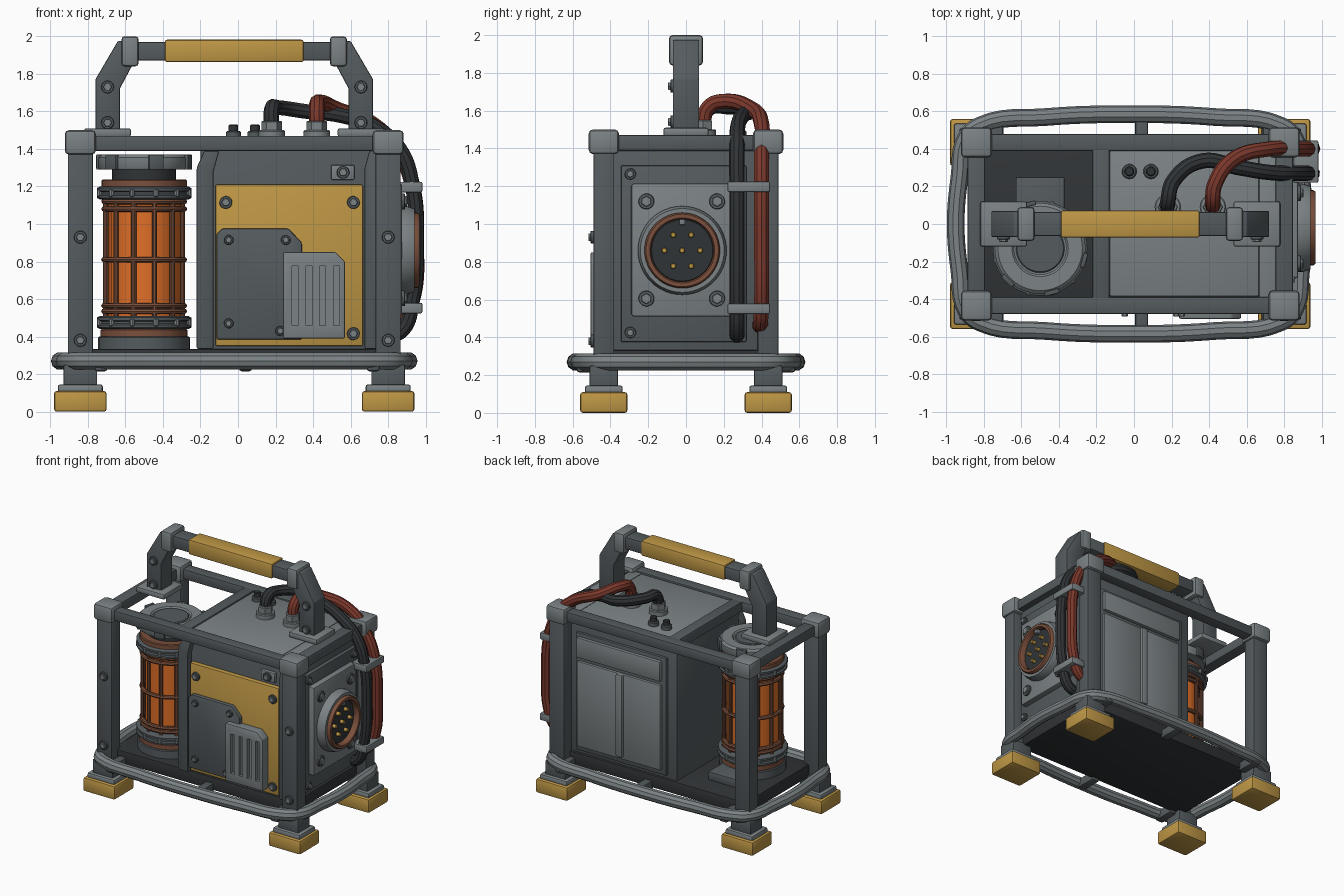
import bpy, bmesh, math
from mathutils import Matrix, Vector

if "Cube" in bpy.data.objects:
    bpy.data.objects.remove(bpy.data.objects["Cube"])

def mat(name, r, g, b):
    m = bpy.data.materials.new(name)
    m.diffuse_color = (r, g, b, 1)
    m.use_nodes = True
    m.node_tree.nodes["Principled BSDF"].inputs["Base Color"].default_value = m.diffuse_color
    return m

FRAME = mat("frame_grey", .09, .105, .113)
LIGHT = mat("light_grey", .2, .225, .235)
DARK = mat("dark_grey", .03, .034, .037)
YELLOW = mat("yellow", .52, .31, .06)
ORANGE = mat("orange", .75, .16, .02)
COPPER = mat("copper", .2, .08, .045)
RED = mat("red_rubber", .2, .04, .025)
ROT = {'z': Matrix(), 'x': Matrix.Rotation(math.pi / 2, 4, 'Y'),
       '-y': Matrix.Rotation(math.pi / 2, 4, 'X')}
CX = -.02                                   # frame centre in x
mx = lambda x, s: x if s < 0 else 2 * CX - x  # mirror x about the frame centre

def finish(name, bm, m):
    bmesh.ops.recalc_face_normals(bm, faces=bm.faces)
    me = bpy.data.meshes.new(name)
    bm.to_mesh(me)
    bm.free()
    me.materials.append(m)
    ob = bpy.data.objects.new(name, me)
    bpy.context.collection.objects.link(ob)
    return ob

def bevel(bm, w, seg=2):
    if w:
        bmesh.ops.bevel(bm, geom=bm.edges[:], offset=w, segments=seg, profile=.5, affect='EDGES')

def box(name, x0, x1, y0, y1, z0, z1, m=FRAME, b=.008):
    bm = bmesh.new()
    bmesh.ops.create_cube(bm, size=1)
    bmesh.ops.scale(bm, vec=(abs(x1 - x0), y1 - y0, z1 - z0), verts=bm.verts)
    bmesh.ops.translate(bm, vec=((x0 + x1) / 2, (y0 + y1) / 2, (z0 + z1) / 2), verts=bm.verts)
    bevel(bm, b)
    return finish(name, bm, m)

def plate(name, pts, y0, y1, m=FRAME, b=.008):
    """Extrude an x-z outline from y0 to y1."""
    bm = bmesh.new()
    f = bm.faces.new([bm.verts.new((x, y0, z)) for x, z in pts])
    r = bmesh.ops.extrude_face_region(bm, geom=[f])
    bmesh.ops.translate(bm, vec=(0, y1 - y0, 0), verts=[v for v in r['geom'] if isinstance(v, bmesh.types.BMVert)])
    bmesh.ops.recalc_face_normals(bm, faces=bm.faces)
    bevel(bm, b)
    return finish(name, bm, m)

def lathe(name, prof, loc, axis='z', m=FRAME, n=40):
    """Revolve (radius, height) points round an axis."""
    bm = bmesh.new()
    rings = [[bm.verts.new((r * math.cos(2 * math.pi * i / n), r * math.sin(2 * math.pi * i / n), h))
              for i in range(n)] for r, h in prof]
    for a, c in zip(rings, rings[1:]):
        for i in range(n):
            bm.faces.new((a[i], a[(i + 1) % n], c[(i + 1) % n], c[i]))
    bmesh.ops.remove_doubles(bm, verts=bm.verts, dist=1e-5)
    bm.transform(Matrix.Translation(loc) @ ROT[axis])
    return finish(name, bm, m)

def cyl(name, loc, r, h0, h1, axis='z', m=FRAME, n=32, b=.006):
    return lathe(name, [(0, h0), (r - b, h0), (r, h0 + b), (r, h1 - b), (r - b, h1), (0, h1)], loc, axis, m, n)

def bolt(name, loc, axis, r=.034):
    cyl(name + "_washer", loc, r, -.01, .01, axis, FRAME, 20, .003)
    cyl(name + "_head", loc, r * .68, 0, .022, axis, LIGHT, 6, .003)

def tube(name, pts, r, m, cyclic=False, res=10):
    cu = bpy.data.curves.new(name, 'CURVE')
    cu.dimensions, cu.bevel_depth, cu.bevel_resolution, cu.resolution_u = '3D', r, 3, res
    cu.use_fill_caps = True
    sp = cu.splines.new('BEZIER')
    sp.bezier_points.add(len(pts) - 1)
    for p, co in zip(sp.bezier_points, pts):
        p.co = co
        p.handle_left_type = p.handle_right_type = 'AUTO'
    sp.use_cyclic_u = cyclic
    cu.materials.append(m)
    ob = bpy.data.objects.new(name, cu)
    bpy.context.collection.objects.link(ob)

# Feet, posts and corner caps
for s in (-1, 1):
    x = mx(-.84, s)
    for y in (-.435, .435):
        box("foot", x - .14, x + .14, y - .125, y + .125, 0, .11, YELLOW, .014)
        box("foot_pad", x - .12, x + .12, y - .1, y + .1, .1, .145, LIGHT, .012)
        box("foot_neck", x - .09, x + .09, y - .075, y + .075, .13, .25)
        box("post", x - .067, x + .067, y - .055, y + .055, .2, 1.42)
        box("corner_cap", x - .083, x + .083, y - .08, y + .08, 1.37, 1.5, LIGHT, .022)
    box("side_top_rail", x - .047, x + .047, -.4, .4, 1.39, 1.47)
    for z in (.38, .93):
        bolt("post_bolt", (x, -.495, z), '-y')
for y in (-.435, .435):
    box("long_top_rail", -.8, .76, y - .045, y + .045, 1.39, 1.47)

# Base plate and bumper ring
box("base_plate", -.82, .78, -.42, .42, .235, .335, DARK)
q = [(0, .585), (.45, .57), (.8, .525), (.875, .46), (.91, .25), (.93, 0)]
ring = q + [(x, -y) for x, y in q[-2::-1]]
ring += [(-x, y) for x, y in ring[-2:0:-1]]
tube("bumper_ring", [(CX + x, y, .27) for x, y in ring], .047, LIGHT, True, 6)
for x in (-.73, .04, .72):
    for y0, y1 in ((-.58, -.4), (.4, .58)):
        box("bumper_bracket", x - .035, x + .035, y0, y1, .215, .29, FRAME, .015)

# Carrying handle
for s in (-1, 1):
    pts = [(-.76, 1.48), (-.63, 1.48), (-.63, 1.72), (-.55, 1.87), (-.55, 1.975), (-.64, 1.975), (-.76, 1.77)]
    plate("handle_upright", [(mx(x, s), z) for x, z in pts], -.07, .07)
    x = mx(-.695, s)
    box("handle_base", x - .125, x + .125, -.12, .12, 1.465, 1.51, LIGHT, .012)
    x = mx(-.575, s)
    box("handle_corner", x - .046, x + .046, -.09, .09, 1.84, 2.0, LIGHT, .018)
    for z in (1.54, 1.73):
        bolt("handle_bolt", (mx(-.695, s), -.073, z), '-y')
box("handle_bar", -.58, .54, -.063, .063, 1.872, 1.97)
box("handle_grip", -.39, .35, -.072, .072, 1.862, 1.982, YELLOW, .012)

# Machine housing
box("housing", -.2, .77, -.4, .4, .32, 1.445)
box("housing_top", -.13, .665, -.385, .39, 1.43, 1.462, LIGHT)
box("divider_rail", -.22, -.13, -.4, .4, 1.39, 1.47)
box("end_rail", .665, .77, -.4, .4, 1.39, 1.462, LIGHT)
plate("left_flange", [(-.22, .335), (-.13, .335), (-.13, 1.28), (-.1, 1.39), (-.18, 1.39), (-.22, 1.3)], -.45, -.38)
plate("right_flange", [(.675, .335), (.75, .335), (.75, 1.39), (.7, 1.39), (.675, 1.3)], -.45, -.38)

# Front panel, cover and vent
box("yellow_panel", -.12, .665, -.435, -.39, .35, 1.21, YELLOW)
plate("access_cover", [(-.115, .385), (.34, .385), (.34, .9), (.27, .975), (-.085, .975), (-.115, .945)], -.465, -.42)
vent = plate("vent_cover", [(.24, .39), (.57, .39), (.57, .8), (.52, .85), (.24, .85)], -.505, -.43, LIGHT)
box("vent_backing", .26, .55, -.475, -.43, .42, .8, DARK)
for i in range(4):
    x = .305 + .073 * i
    cut = box("slot_cutter", x - .016, x + .016, -.6, -.476, .46, .775, DARK, 0)
    cut.hide_render = True
    mod = vent.modifiers.new("slot", 'BOOLEAN')
    mod.operation, mod.object, mod.solver = 'DIFFERENCE', cut, 'EXACT'
    bpy.context.view_layer.objects.active = vent
    bpy.ops.object.modifier_apply(modifier=mod.name)
    bpy.data.objects.remove(cut)
for x, z in ((-.065, 1.115), (.615, 1.115), (.615, .415)):
    bolt("panel_bolt", (x, -.44, z), '-y')
for x, z in ((-.05, .915), (.255, .915), (-.05, .47), (.225, .43)):
    bolt("cover_bolt", (x, -.47, z), '-y', .026)
box("switch_plate", .495, .62, -.425, -.39, 1.235, 1.315, LIGHT)
bolt("switch", (.56, -.43, 1.275), '-y')

# Back panels
box("back_frame", -.12, .68, .39, .42, .36, 1.3)
box("back_upper_panel", -.08, .66, .4, .445, 1.11, 1.27, LIGHT)
box("back_panel", -.08, .265, .4, .44, .4, 1.08, LIGHT)
box("back_panel", .285, .66, .4, .44, .4, 1.08, LIGHT)
box("back_rib", .245, .305, .41, .46, .42, 1.08, LIGHT, .012)

# Right end with round connector
box("end_frame", .74, .8, -.385, .38, .33, 1.39)
box("end_panel", .78, .83, -.345, .32, .375, 1.31)
box("connector_plate", .8, .875, -.29, .25, .51, 1.215, LIGHT, .014)
for y, z in ((-.295, 1.265), (.27, 1.265), (-.295, .425)):
    bolt("end_bolt", (.833, y, z), 'x', .03)
for y in (-.21, .165):
    for z in (.605, 1.12):
        bolt("connector_bolt", (.88, y, z), 'x', .042)
hub = (0, -.02, .86)
lathe("connector_collar", [(0, .86), (.235, .86), (.235, .9), (.222, .94), (.19, .94), (.19, .9), (0, .9)], hub, 'x', LIGHT, 48)
lathe("connector_ring", [(.165, .89), (.2, .89), (.2, .955), (.192, .967), (.172, .967), (.165, .955), (.165, .89)], hub, 'x', COPPER, 48)
cyl("connector_face", hub, .168, .88, .925, 'x', DARK)
box("connector_key", .9, .955, -.035, -.005, .995, 1.03, LIGHT, .004)
for i in range(7):
    a, r = i * math.pi / 3, .095 if i < 6 else 0
    cyl("connector_pin", (0, -.02 + r * math.cos(a), .86 + r * math.sin(a)), .015, .91, .955, 'x', YELLOW, 12, .004)

# Hoses, fittings, clips and top knobs
tube("black_hose", [(.18, .09, 1.5), (.18, .12, 1.61), (.21, .23, 1.62), (.36, .335, 1.6), (.56, .3, 1.575), (.72, .275, 1.52),
                    (.86, .27, 1.4), (.93, .27, 1.2), (.95, .27, .9), (.93, .27, .6), (.87, .27, .43), (.8, .27, .41)], .041, DARK)
tube("red_hose", [(.42, .09, 1.5), (.42, .12, 1.62), (.43, .21, 1.65), (.53, .345, 1.61), (.72, .4, 1.53),
                  (.86, .4, 1.38), (.93, .4, 1.2), (.95, .4, .9), (.93, .4, .6), (.87, .395, .48), (.78, .39, .46)], .041, RED)
for x in (.18, .42):
    cyl("hose_flange", (x, .09, 0), .07, 1.455, 1.5, 'z', LIGHT)
    cyl("hose_nut", (x, .09, 0), .055, 1.49, 1.55, 'z', LIGHT, 6)
for z in (.552, 1.197):
    box("hose_clip", .85, .982, .22, .445, z - .028, z + .028, LIGHT)
for x in (-.025, .09):
    cyl("knob_base", (x, .28, 0), .04, 1.455, 1.495, 'z', FRAME, 20)
    cyl("knob", (x, .28, 0), .026, 1.48, 1.53, 'z', DARK, 20)

# Caged glowing canister
c = Vector((-.5, -.13, 0))
box("canister_bracket", -.63, -.37, -.13, .25, .33, .4)
cyl("canister_base", c, .245, .325, .4)
cyl("canister_lower_ring", c, .232, .395, .44, 'z', COPPER)
cyl("canister_core", c, .19, .5, 1.16, 'z', ORANGE, 16)
cyl("canister_neck", c, .17, 1.22, 1.3, 'z', DARK)
cyl("canister_upper_ring", c, .228, 1.19, 1.237, 'z', COPPER)
lathe("canister_cap", [(0, 1.29), (.235, 1.29), (.242, 1.3), (.242, 1.355), (.225, 1.37), (.15, 1.37), (.14, 1.36), (0, 1.36)], c, 'z', LIGHT)
cyl("canister_cap_disc", c, .13, 1.35, 1.368, 'z', FRAME)
for z in (.475, 1.165):
    collar = [(0, z - .035), (.235, z - .035), (.252, z - .026), (.252, z - .012), (.24, z - .006), (.24, z + .006),
              (.252, z + .012), (.252, z + .026), (.235, z + .035), (0, z + .035)]
    lathe("canister_collar", collar, c, 'z', FRAME)
for z in (.535, .565, .81, 1.08, 1.12):
    ring = [(.212 + .017 * math.cos(k * math.pi / 4), z + .015 * math.sin(k * math.pi / 4)) for k in range(9)]
    lathe("cage_ring", ring, c, 'z', COPPER)
for i in range(12):
    a = (i + .5) * math.pi / 6
    d = Vector((math.cos(a), math.sin(a), 0))
    cyl("cage_bar", c + d * .212, .014, .5, 1.14, 'z', COPPER, 10, .002)
    for z in (.475, 1.165):
        cyl("collar_stud", c + d * .245 + Vector((0, 0, z)), .015, -.02, .02, 'z', LIGHT, 8, .004)
    if i % 2:
        lug = box("cap_lug", -.012, .012, -.04, .04, -.04, .04, FRAME, .005)
        lug.matrix_world = Matrix.Translation(c + d * .243 + Vector((0, 0, 1.33))) @ Matrix.Rotation(a, 4, 'Z')

# Convert hoses to meshes and smooth the shading
bpy.ops.object.select_all(action='SELECT')
bpy.context.view_layer.objects.active = bpy.data.objects["bumper_ring"]
bpy.ops.object.convert(target='MESH')
bpy.ops.object.select_all(action='SELECT')
bpy.ops.object.shade_smooth_by_angle(angle=math.radians(35))
